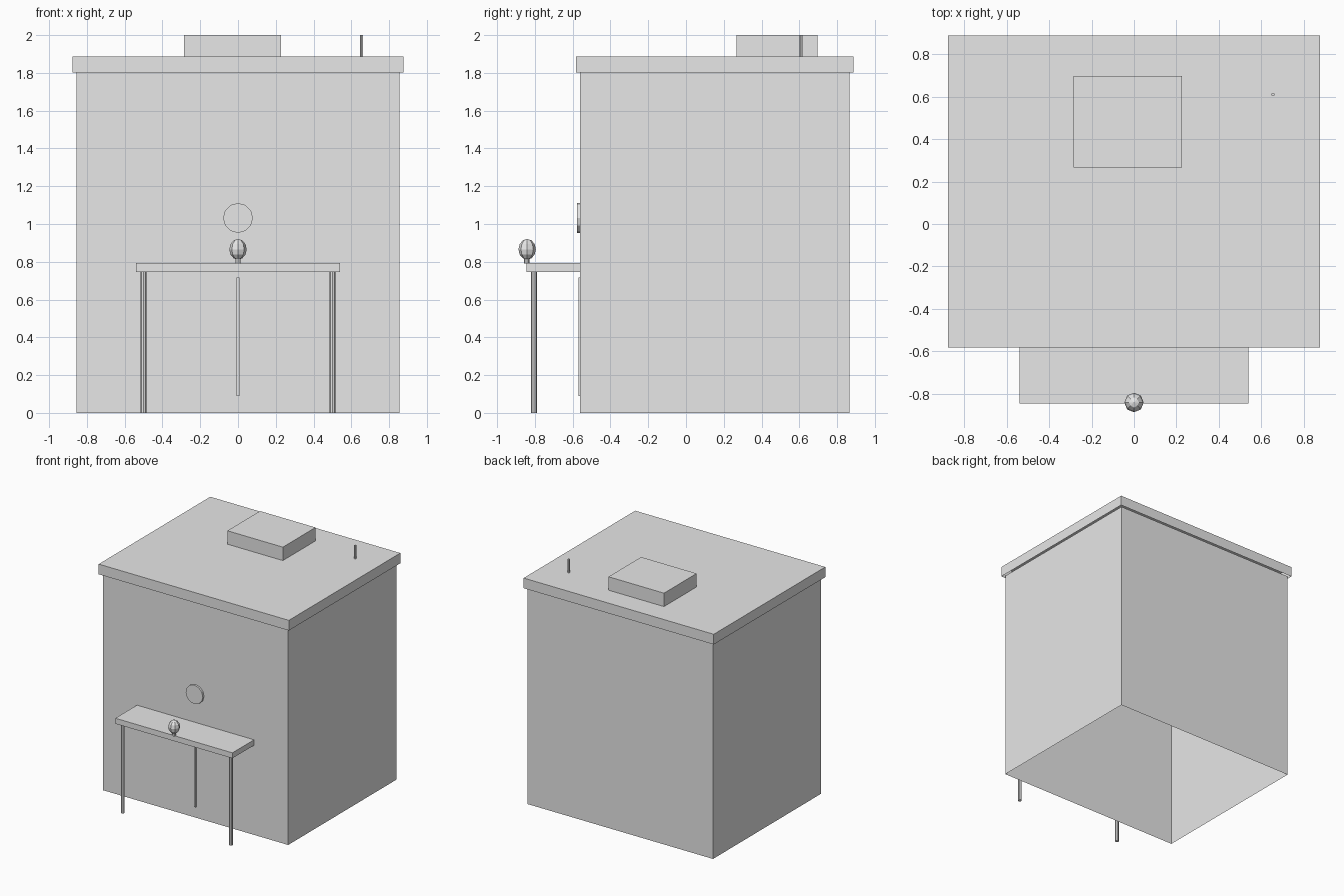
import bpy
import bmesh
from math import radians
from mathutils import Matrix, Vector

old = bpy.data.objects.get("Cube")
if old:
    bpy.data.objects.remove(old, do_unlink=True)

GREY = (0.8, 0.8, 0.8, 1.0)
mat = bpy.data.materials.new("plain grey")
mat.use_nodes = True
mat.diffuse_color = GREY
mat.node_tree.nodes["Principled BSDF"].inputs["Base Color"].default_value = GREY


def finish(name, bm):
    mesh = bpy.data.meshes.new(name)
    bm.to_mesh(mesh)
    bm.free()
    mesh.materials.append(mat)
    obj = bpy.data.objects.new(name, mesh)
    bpy.context.collection.objects.link(obj)


def box(name, low, high, open_below=False):
    low, high = Vector(low), Vector(high)
    size = high - low
    bm = bmesh.new()
    bmesh.ops.create_cube(bm, size=1, matrix=Matrix.Translation((low + high) / 2)
                          @ Matrix.Diagonal((size.x, size.y, size.z, 1)))
    if open_below:
        bm.normal_update()
        below = [f for f in bm.faces if f.normal.z < -0.5]
        bmesh.ops.delete(bm, geom=below, context='FACES')
    finish(name, bm)


def cylinder(name, centre, radius, length, sides, turn=Matrix.Identity(4)):
    bm = bmesh.new()
    bmesh.ops.create_cone(bm, cap_ends=True, segments=sides, radius1=radius,
                          radius2=radius, depth=length,
                          matrix=Matrix.Translation(centre) @ turn)
    finish(name, bm)


# Hollow building shell and overhanging roof cap, both open underneath
box("building_walls", (-0.855, -0.56, 0), (0.855, 0.865, 1.805), True)
box("roof_cap", (-0.877, -0.583, 1.803), (0.877, 0.887, 1.888), True)

# Rooftop unit and vent pipe
box("rooftop_unit", (-0.285, 0.267, 1.888), (0.227, 0.697, 2), True)
cylinder("vent_pipe", (0.655, 0.61, 1.944), 0.008, 0.112, 8)

# Front counter with two legs
box("counter_top", (-0.54, -0.845, 0.747), (0.54, -0.56, 0.793))
for side, sign in (("left", 1), ("right", -1)):
    cylinder(side + "_counter_leg", (sign * 0.5, -0.805, 0.3735), 0.015, 0.747, 8)

# Knob on the counter edge
cylinder("knob_stem", (0, -0.843, 0.806), 0.014, 0.03, 8)
bm = bmesh.new()
bmesh.ops.create_uvsphere(bm, u_segments=8, v_segments=6, radius=1,
                          matrix=Matrix.Translation((0, -0.841, 0.866))
                          @ Matrix.Diagonal((0.046, 0.046, 0.055, 1)))
finish("knob", bm)

# Round plaque and narrow upright strip on the front wall
cylinder("round_plaque", (0, -0.568, 1.032), 0.079, 0.017, 12,
         Matrix.Rotation(radians(90), 4, 'X'))
box("front_strip", (-0.008, -0.57, 0.09), (0.008, -0.56, 0.717))
